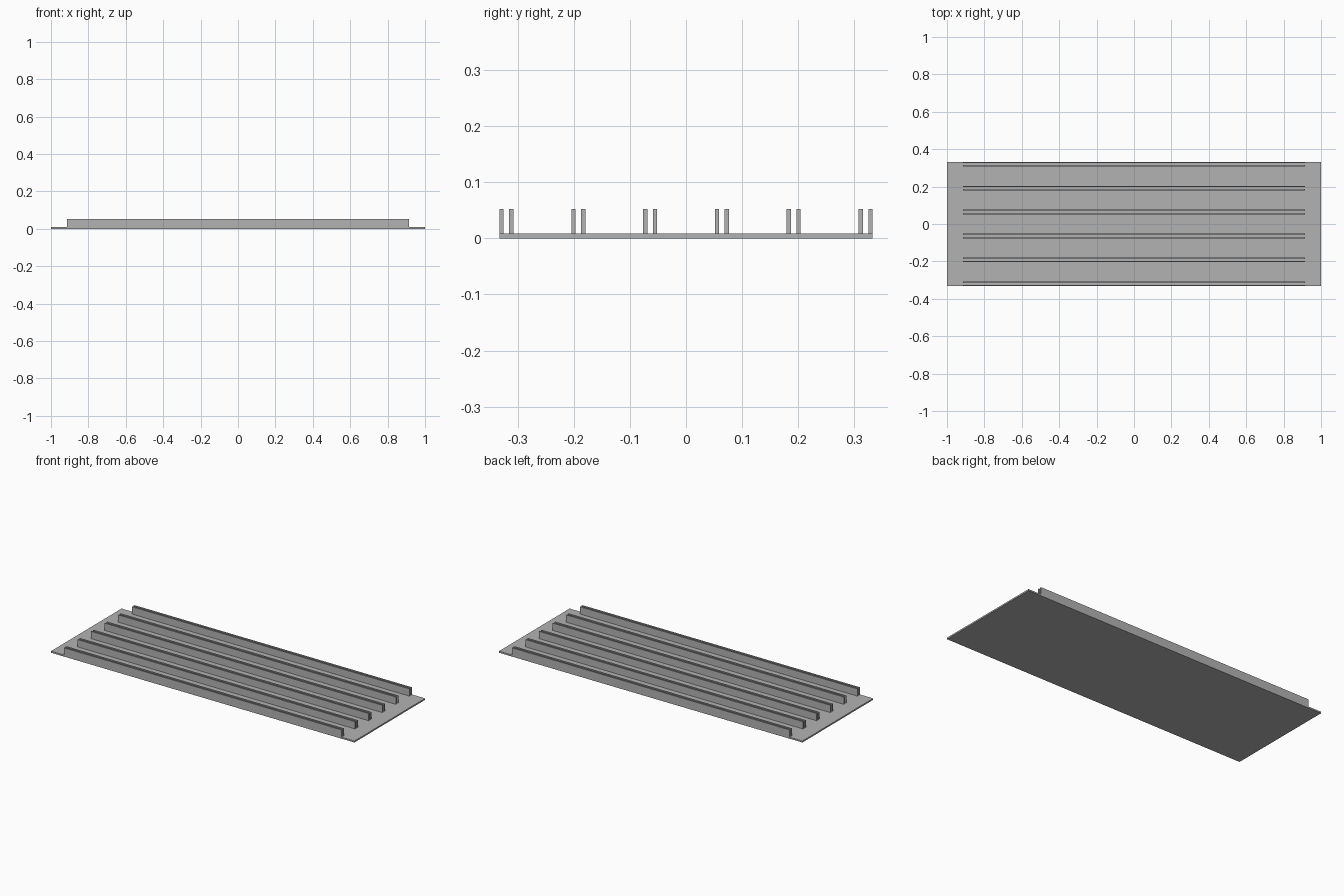
import bpy

# Remove the default cube
cube = bpy.data.objects.get("Cube")
if cube:
    bpy.data.objects.remove(cube, do_unlink=True)

# Single flat grey
grey = bpy.data.materials.new("plain grey")
grey.use_nodes = True
colour = (0.45, 0.45, 0.45, 1)
grey.diffuse_color = colour
grey.node_tree.nodes["Principled BSDF"].inputs["Base Color"].default_value = colour

PLATE_TOP = 0.009
RAIL_TOP = 0.052


def box(name, size, centre):
    bpy.ops.mesh.primitive_cube_add(size=1, location=centre)
    part = bpy.context.object
    part.name = name
    part.scale = size
    bpy.ops.object.transform_apply(location=False, rotation=False, scale=True)
    part.data.materials.append(grey)
    return part


# Flat base plate
box("base_plate", (2, 0.665, PLATE_TOP), (0, 0, PLATE_TOP / 2))

# Six evenly spaced pairs of thin upright rails
for pair in range(6):
    y = (pair - 2.5) * 0.128
    for side, label in ((-1, "front"), (1, "back")):
        box(f"rail_{pair + 1}_{label}",
            (1.83, 0.0076, RAIL_TOP - PLATE_TOP),
            (0, y + side * 0.0087, (RAIL_TOP + PLATE_TOP) / 2))
